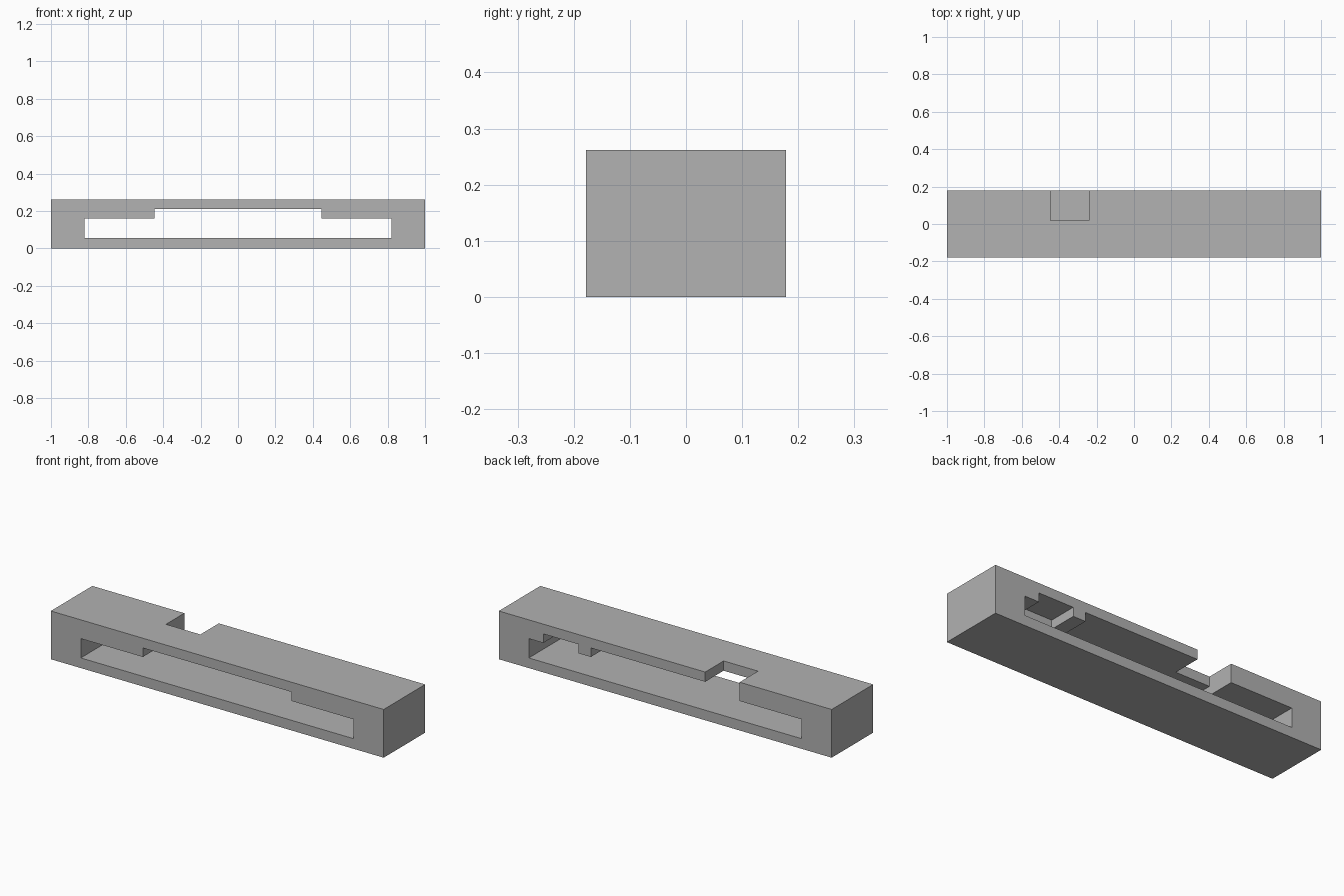
import bpy
import bmesh

default = bpy.data.objects.get("Cube")
if default:
    bpy.data.objects.remove(default, do_unlink=True)

HALF_DEPTH = 0.178
HEIGHT = 0.262
FLOOR, LEDGE, CEILING = 0.055, 0.16, 0.209
SLOT_X, RECESS_X = 0.82, 0.447
POCKET_Y = 0.02

grey = bpy.data.materials.new("light_grey")
grey.use_nodes = True
colour = (0.445, 0.445, 0.445, 1.0)
grey.diffuse_color = colour
bsdf = next(n for n in grey.node_tree.nodes if n.type == "BSDF_PRINCIPLED")
bsdf.inputs["Base Color"].default_value = colour


def prism(name, profile, y0, y1):
    """Extrude an x-z outline from y0 to y1."""
    bm = bmesh.new()
    face = bm.faces.new([bm.verts.new((x, y0, z)) for x, z in profile])
    ext = bmesh.ops.extrude_face_region(bm, geom=[face])
    verts = [g for g in ext["geom"] if isinstance(g, bmesh.types.BMVert)]
    bmesh.ops.translate(bm, verts=verts, vec=(0, y1 - y0, 0))
    bmesh.ops.recalc_face_normals(bm, faces=bm.faces)
    mesh = bpy.data.meshes.new(name)
    bm.to_mesh(mesh)
    bm.free()
    mesh.materials.append(grey)
    obj = bpy.data.objects.new(name, mesh)
    bpy.context.collection.objects.link(obj)
    return obj


def rect(x0, x1, z0, z1):
    return [(x0, z0), (x1, z0), (x1, z1), (x0, z1)]


def cut(target, cutter):
    """Subtract the cutter and discard it."""
    mod = target.modifiers.new(cutter.name, "BOOLEAN")
    mod.operation = "DIFFERENCE"
    mod.solver = "EXACT"
    mod.object = cutter
    cutter.hide_render = True
    bpy.context.view_layer.objects.active = target
    bpy.ops.object.modifier_apply(modifier=mod.name)
    bpy.data.objects.remove(cutter, do_unlink=True)


# Solid bar
bar = prism("slotted_bar", rect(-1, 1, 0, HEIGHT), -HALF_DEPTH, HALF_DEPTH)

# Through slot with a raised ceiling in the middle
right_side = [(SLOT_X, FLOOR), (SLOT_X, LEDGE), (RECESS_X, LEDGE), (RECESS_X, CEILING)]
left_side = [(-x, z) for x, z in reversed(right_side)]
cut(bar, prism("slot_cutter", right_side + left_side, -0.3, 0.3))

# Open notch through the roof at the back
cut(bar, prism("notch_cutter", rect(-RECESS_X, -0.24, LEDGE, 0.4), POCKET_Y, 0.3))

# Blind pocket under the roof at the back
cut(bar, prism("pocket_cutter", rect(0.522, 0.733, 0.11, CEILING), POCKET_Y, 0.3))
